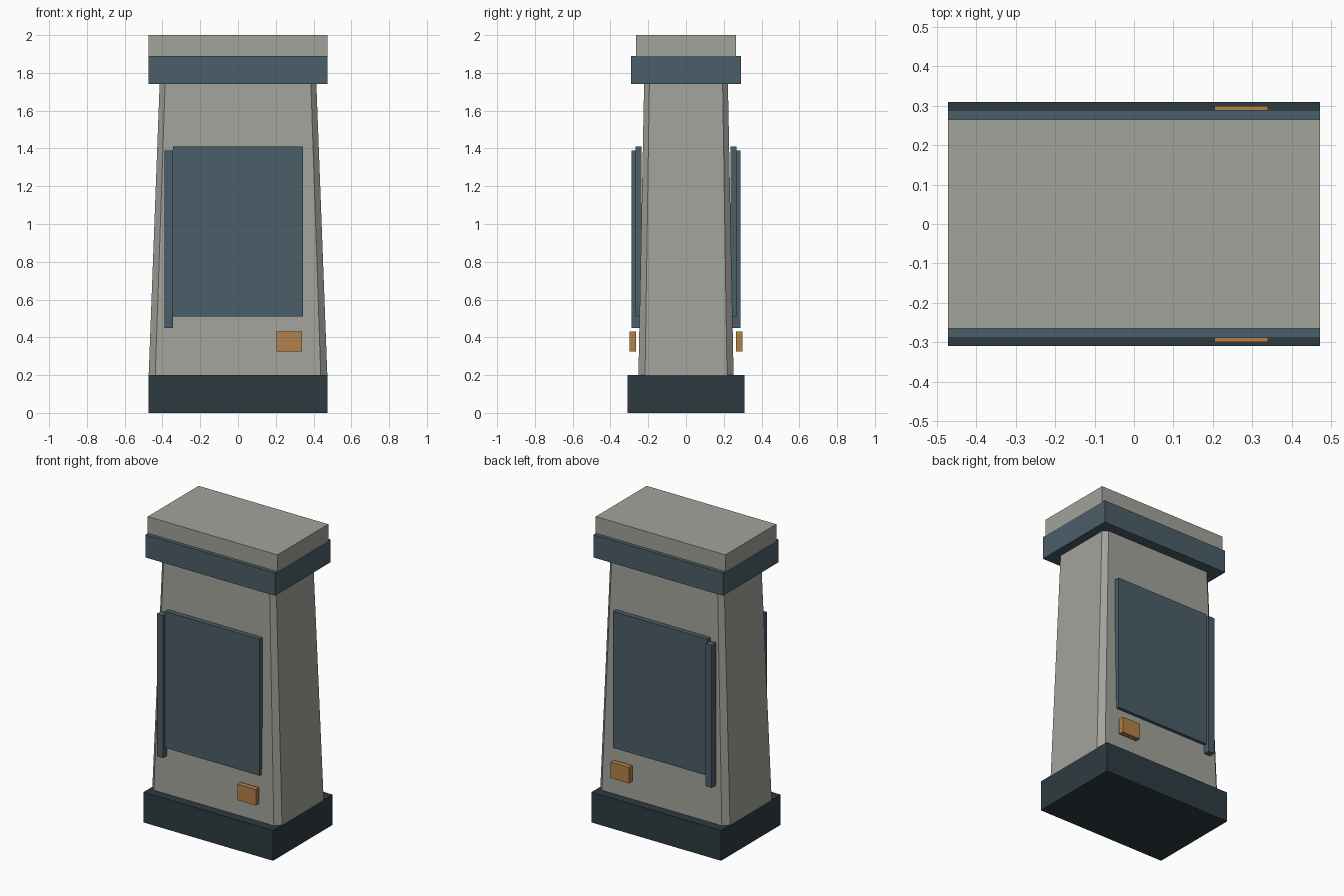
import bpy
import bmesh

cube = bpy.data.objects.get("Cube")
if cube:
    bpy.data.objects.remove(cube, do_unlink=True)


def material(name, rgb):
    """Flat material from 0-255 display values, converted to linear."""
    lin = [((c / 255 + 0.055) / 1.055) ** 2.4 for c in rgb]
    mat = bpy.data.materials.new(name)
    mat.use_nodes = True
    mat.diffuse_color = (*lin, 1)
    bsdf = mat.node_tree.nodes["Principled BSDF"]
    bsdf.inputs["Base Color"].default_value = (*lin, 1)
    bsdf.inputs["Roughness"].default_value = 0.8
    return mat


stone = material("warm grey", (162, 163, 155))
slate = material("slate blue", (75, 94, 104))
dark = material("dark slate", (45, 59, 65))
orange = material("orange", (180, 129, 74))


def finish(name, bm, mat):
    bmesh.ops.recalc_face_normals(bm, faces=bm.faces)
    mesh = bpy.data.meshes.new(name)
    bm.to_mesh(mesh)
    bm.free()
    mesh.materials.append(mat)
    obj = bpy.data.objects.new(name, mesh)
    bpy.context.collection.objects.link(obj)
    return obj


def box(name, x, y, z, mat):
    """Box spanning the given (low, high) ranges."""
    bm = bmesh.new()
    bmesh.ops.create_cube(bm, size=1)
    for v in bm.verts:
        v.co = [lo + (c + 0.5) * (hi - lo) for c, (lo, hi) in zip(v.co, (x, y, z))]
    return finish(name, bm, mat)


def octagon(bm, hx, hy, fx, fy, z):
    """Rectangle hx by hy with corners cut back to fx and fy."""
    quarter = [(hx, fy), (fx, hy)]
    ring = quarter + [(-x, y) for x, y in reversed(quarter)]
    ring += [(-x, -y) for x, y in ring]
    return [bm.verts.new((x, y, z)) for x, y in ring]


# Tapered body with chamfered corners
bm = bmesh.new()
low = octagon(bm, 0.473, 0.252, 0.438, 0.217, 0.2)
high = octagon(bm, 0.415, 0.222, 0.386, 0.194, 1.74)
bm.faces.new(low)
bm.faces.new(high)
for i in range(len(low)):
    j = (i + 1) % len(low)
    bm.faces.new((low[i], low[j], high[j], high[i]))
finish("body", bm, stone)

# Plinth, band and cap
WIDTH = (-0.473, 0.473)
box("plinth", WIDTH, (-0.31, 0.31), (0, 0.2), dark)
box("top_band", WIDTH, (-0.29, 0.29), (1.74, 1.89), slate)
box("cap", WIDTH, (-0.265, 0.265), (1.89, 2), stone)

# Panel, edge strip and small block, repeated on front and back
for side, s in (("front", -1), ("back", 1)):
    def depth(a, b):
        return tuple(sorted((s * a, s * b)))
    box(side + "_panel", (-0.345, 0.345), depth(0.235, 0.267), (0.51, 1.41), slate)
    box(side + "_strip", (-0.39, -0.345), depth(0.243, 0.289), (0.45, 1.39), slate)
    box(side + "_block", (0.205, 0.34), depth(0.266, 0.3), (0.325, 0.43), orange)
